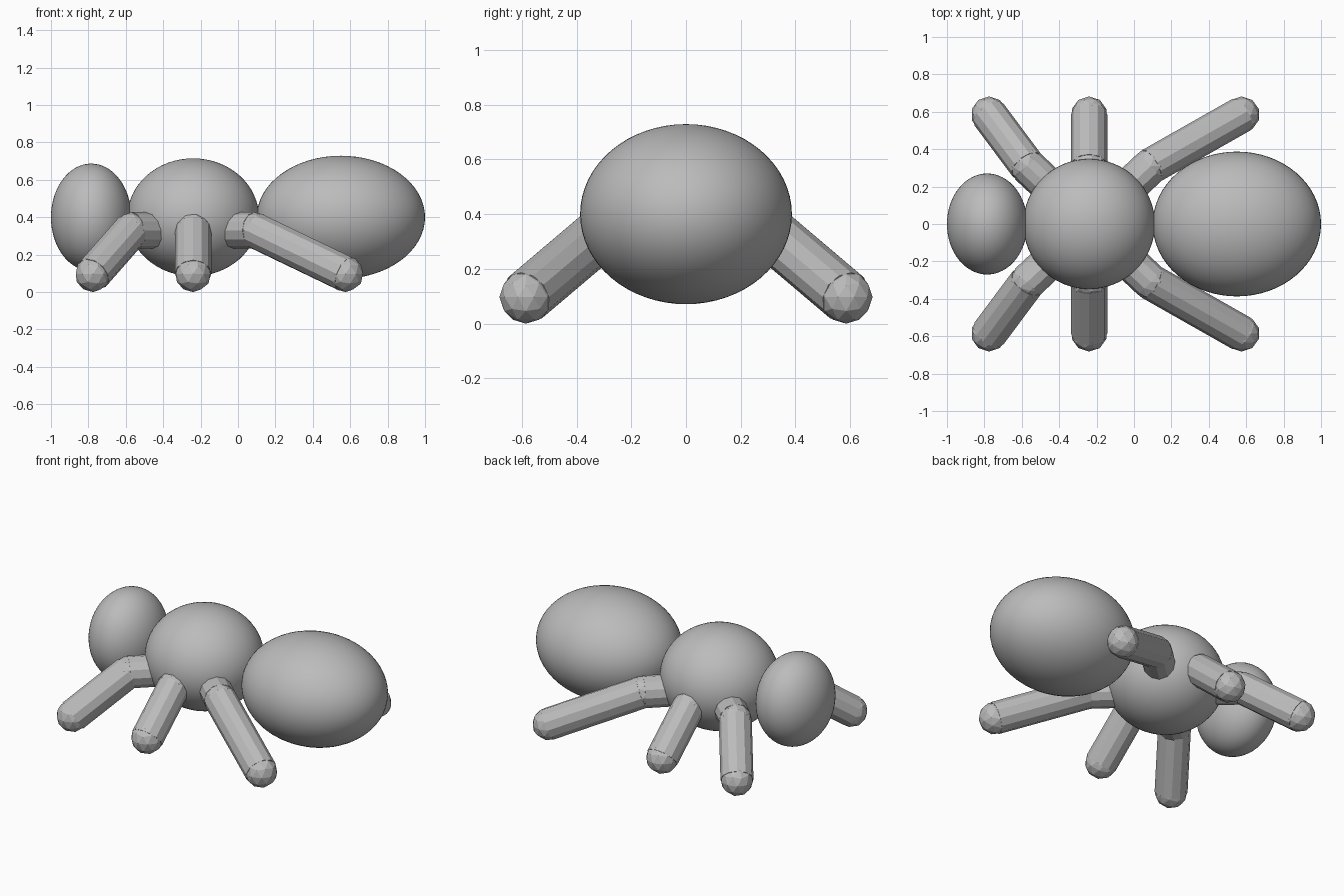
import bpy
from mathutils import Vector

cube = bpy.data.objects.get("Cube")
if cube:
    bpy.data.objects.remove(cube, do_unlink=True)

grey = bpy.data.materials.new("plain_grey")
grey.use_nodes = True
colour = (0.5, 0.5, 0.5, 1)
grey.diffuse_color = colour
grey.node_tree.nodes["Principled BSDF"].inputs["Base Color"].default_value = colour

LEG_RADIUS = 0.097


def finish(name, smooth):
    obj = bpy.context.object
    obj.name = name
    obj.data.materials.append(grey)
    if smooth:
        bpy.ops.object.shade_smooth()
    return obj


def body_part(name, centre, radii):
    bpy.ops.mesh.primitive_uv_sphere_add(segments=64, ring_count=32, location=centre)
    bpy.context.object.scale = radii
    finish(name, True)


def joint(name, centre):
    bpy.ops.mesh.primitive_ico_sphere_add(subdivisions=2, radius=LEG_RADIUS, location=centre)
    finish(name, False)


def limb(name, start, end):
    axis = end - start
    bpy.ops.mesh.primitive_cylinder_add(vertices=12, radius=LEG_RADIUS, depth=axis.length,
                                        location=(start + end) / 2)
    obj = finish(name, False)
    obj.rotation_mode = 'QUATERNION'
    obj.rotation_quaternion = axis.to_track_quat('Z', 'Y')


# Three rounded body sections in a row along x
body_part("head", (-0.785, 0, 0.4), (0.215, 0.27, 0.287))
body_part("thorax", (-0.24, 0, 0.4), (0.352, 0.348, 0.315))
body_part("abdomen", (0.55, 0, 0.4), (0.45, 0.387, 0.329))

# Three pairs of bent legs: level upper limb, sloping lower limb, rounded joints
hub = Vector((-0.24, 0, 0.33))
for pair, knee_x, foot_x in (("head_end", -0.57, -0.775),
                             ("middle", -0.24, -0.24),
                             ("abdomen_end", 0.09, 0.575)):
    for side, sign in (("near", -1), ("far", 1)):
        knee = Vector((knee_x, 0.31 * sign, 0.33))
        foot = Vector((foot_x, 0.585 * sign, LEG_RADIUS))
        label = f"{pair}_{side}"
        limb(label + "_upper_leg", hub, knee)
        limb(label + "_lower_leg", knee, foot)
        joint(label + "_knee", knee)
        joint(label + "_foot", foot)
